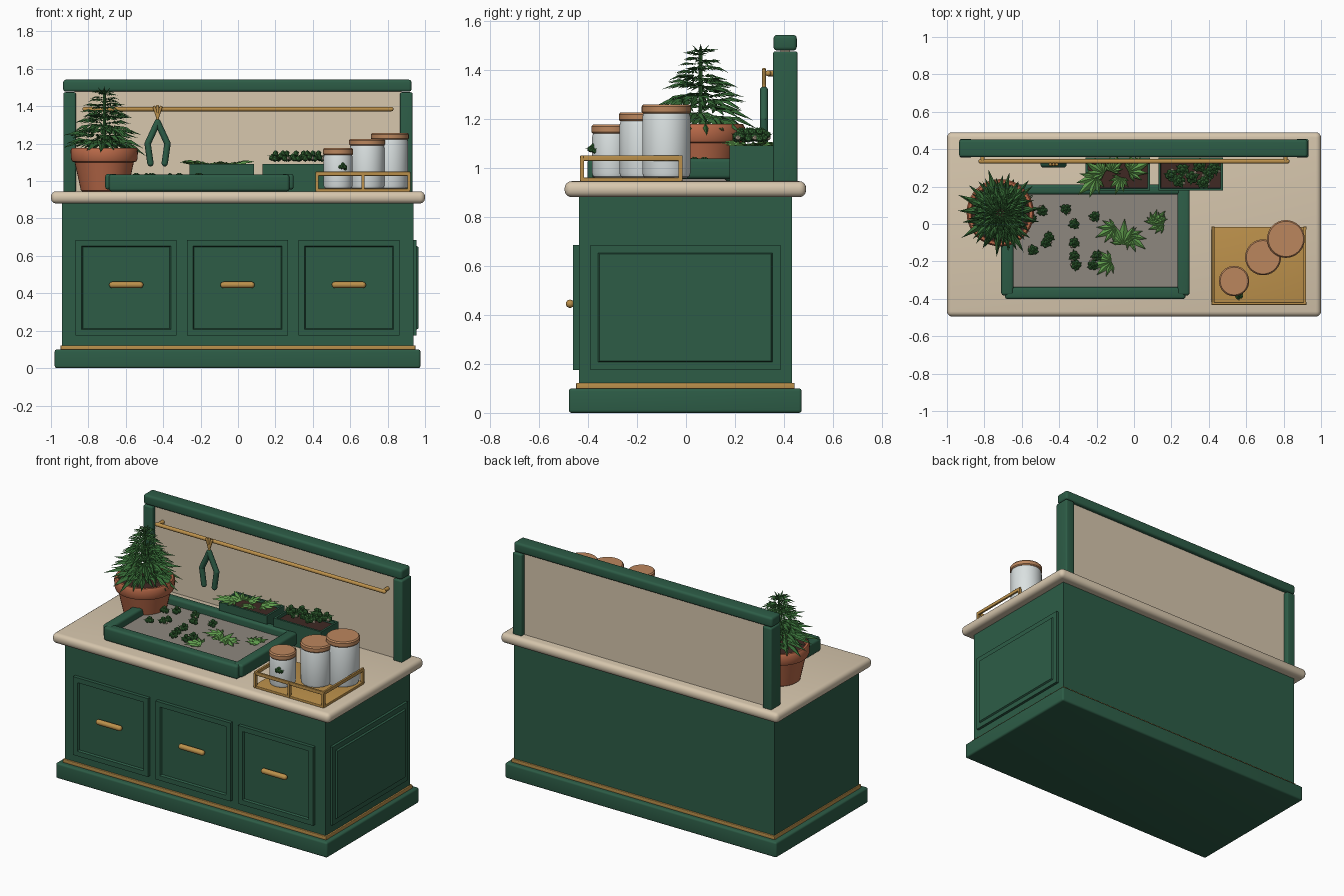
import bpy, bmesh, math, random
from mathutils import Matrix, Vector

if "Cube" in bpy.data.objects:
    bpy.data.objects.remove(bpy.data.objects["Cube"])

random.seed(4)
COLOURS = {
    "deep_green": (0.026, 0.108, 0.062), "cream": (0.68, 0.57, 0.42), "brass": (0.50, 0.28, 0.07),
    "terracotta": (0.48, 0.14, 0.065), "cork": (0.50, 0.24, 0.11), "pale_glass": (0.70, 0.75, 0.75),
    "dark_leaf": (0.035, 0.14, 0.035), "light_leaf": (0.11, 0.32, 0.07),
    "soil": (0.05, 0.022, 0.017), "tray_grey": (0.27, 0.245, 0.21)}
MATS = {}
for key, rgb in COLOURS.items():
    MATS[key] = bpy.data.materials.new(key)
    MATS[key].diffuse_color = (*rgb, 1)


def finish(name, bm, *mats, angle=35):
    me = bpy.data.meshes.new(name)
    bm.to_mesh(me)
    bm.free()
    for m in mats:
        me.materials.append(MATS[m])
    me.set_sharp_from_angle(angle=math.radians(angle))
    ob = bpy.data.objects.new(name, me)
    bpy.context.collection.objects.link(ob)
    return ob


def cube_bm(x, y, z):
    bm = bmesh.new()
    bmesh.ops.create_cube(bm, size=1)
    for v in bm.verts:
        v.co = [lo + (c + 0.5) * (hi - lo) for c, (lo, hi) in zip(v.co, (x, y, z))]
    return bm


def box(name, x, y, z, mat, bevel=0.0):
    """Box from axis ranges, with rounded edges."""
    bm = cube_bm(x, y, z)
    if bevel:
        bmesh.ops.bevel(bm, geom=bm.edges[:], offset=bevel, segments=4, profile=0.5, affect='EDGES')
        for f in bm.faces:
            f.smooth = max(abs(c) for c in f.normal) < 0.999
    return finish(name, bm, mat)


def panel(name, x, y, z, facing, depth):
    """Cabinet panel with a stepped centre on the face pointing along `facing`."""
    bm = cube_bm(x, y, z)
    bm.normal_update()
    face = [f for f in bm.faces if f.normal.dot(Vector(facing)) > 0.9]
    bmesh.ops.inset_individual(bm, faces=face, thickness=0.045)
    bmesh.ops.inset_individual(bm, faces=face, thickness=0.008, depth=depth)
    return finish(name, bm, "deep_green")


def rods(name, segments, r, mat, sides=14):
    """Round bars with rounded joints between point pairs."""
    bm = bmesh.new()
    for p, q in segments:
        p, q = Vector(p), Vector(q)
        rot = (q - p).to_track_quat('Z', 'Y').to_matrix().to_4x4()
        bmesh.ops.create_cone(bm, cap_ends=True, segments=sides, radius1=r, radius2=r, depth=(q - p).length,
                              matrix=Matrix.Translation((p + q) / 2) @ rot)
        for e in (p, q):
            bmesh.ops.create_uvsphere(bm, u_segments=sides, v_segments=8, radius=r,
                                      matrix=Matrix.Translation(e))
    for f in bm.faces:
        f.smooth = True
    return finish(name, bm, mat)


def lathe(name, cx, cy, profile, mat, n=40):
    """Spin an (r, z) profile about a vertical axis."""
    bm = bmesh.new()
    rings = [[bm.verts.new((cx + r * math.cos(i * math.tau / n), cy + r * math.sin(i * math.tau / n), z))
              for i in range(n)] for r, z in profile]
    for a, b in zip(rings, rings[1:]):
        for i in range(n):
            bm.faces.new((a[i], a[(i + 1) % n], b[(i + 1) % n], b[i])).smooth = True
    bm.faces.new(rings[0][::-1])
    bm.faces.new(rings[-1])
    return finish(name, bm, mat)


def fan(bm, mat, size, count=7, droop=0.2, width=0.12):
    """Palmate leaf: narrow folded leaflets spread around local +x."""
    for i in range(count):
        t = 2 * i / (count - 1) - 1
        ln = size * (1 - 0.5 * abs(t))
        turn = Matrix.Rotation(t * 1.45, 4, 'Z')
        w = ln * width
        pts = [(0, 0, 0), (ln * .5, -w, -w * .4), (ln * .55, 0, w * .3), (ln * .5, w, -w * .4),
               (ln, 0, -ln * droop)]
        v = [bm.verts.new(mat @ turn @ Vector(p)) for p in pts]
        for ids in ((0, 1, 2), (0, 2, 3), (1, 4, 2), (2, 4, 3)):
            bm.faces.new([v[k] for k in ids])


def leaf_matrix(p, az, pitch=0.0):
    return Matrix.Translation(p) @ Matrix.Rotation(az, 4, 'Z') @ Matrix.Rotation(pitch, 4, 'Y')


def buds(name, spots, r):
    """Lumpy buds: green lobes, pointed leaflets and a few cream tips."""
    bm = bmesh.new()
    for x, y, z in spots:
        spin = random.uniform(0, 6)
        for k in range(6):
            a = spin + k * math.tau / 5
            off = Vector((math.cos(a), math.sin(a), random.uniform(-.3, .5))) * r * .6
            if k == 5:
                off = Vector((0, 0, r * .7))
            bmesh.ops.create_icosphere(bm, subdivisions=1, radius=r * .55,
                                       matrix=Matrix.Translation(Vector((x, y, z)) + off))
        for k in range(3):
            fan(bm, leaf_matrix((x, y, z), spin + k * 2.1, -.3), r * 1.5, 3, 0, .18)
        start = len(bm.faces)
        a = spin + .6
        bmesh.ops.create_icosphere(bm, subdivisions=1, radius=r * .35, matrix=Matrix.Translation(
            (x + math.cos(a) * r * .9, y + math.sin(a) * r * .9, z - r * .1)))
        bm.faces.ensure_lookup_table()
        for f in bm.faces[start:]:
            f.material_index = 1
    return finish(name, bm, "dark_leaf", "cream")


# Cabinet
box("plinth", (-.98, .975), (-.478, .472), (0, .1), "deep_green", .012)
box("brass_strip", (-.948, .948), (-.448, .443), (.098, .122), "brass", .004)
box("cabinet_body", (-.94, .938), (-.437, .432), (.1, .885), "deep_green")
box("countertop", (-1, 1), (-.495, .49), (.88, .945), "cream", .028)
for i in range(3):
    cx = -.5975 + i * .595
    panel("drawer_front", (cx - .27, cx + .27), (-.46, -.43), (.175, .685), (0, -1, 0), -.012)
    rods("drawer_handle", [((cx - .075, -.473, .445), (cx + .075, -.473, .445))], .017, "brass")
panel("side_panel", (.93, .955), (-.39, .385), (.175, .685), (1, 0, 0), .01)

# Backsplash frame
for s in (-1, 1):
    box("back_post", (s * .9 - .033, s * .9 + .033), (.355, .455), (.94, 1.475), "deep_green", .01)
box("top_rail", (-.935, .928), (.357, .452), (1.478, 1.542), "deep_green", .015)
box("backsplash", (-.875, .875), (.385, .425), (.94, 1.48), "cream")

# Brass hanging rail and pliers
rods("hanging_rail", [((-.82, .335, 1.385), (.82, .335, 1.385))] +
     [((s * .81, .335, 1.385), (s * .81, .39, 1.385)) for s in (-1, 1)], .012, "brass")
rods("hook", [((-.43, .318, 1.40), (-.43, .318, 1.33)), ((-.43, .318, 1.34), (-.448, .318, 1.395)),
              ((-.43, .318, 1.34), (-.412, .318, 1.395))], .008, "brass")
for s in (-1, 1):
    rods("plier_arm", [((-.43, .318, 1.315), (-.43 + s * .053, .318, 1.20)),
                       ((-.43 + s * .053, .318, 1.20), (-.43 + s * .038, .318, 1.095))], .017, "deep_green")

# Work tray
box("tray_floor", (-.66, .245), (-.36, .18), (.94, .99), "tray_grey")
box("tray_front", (-.69, .275), (-.402, -.338), (.945, 1.035), "deep_green", .015)
box("tray_back", (-.69, .275), (.158, .21), (.945, 1.035), "deep_green", .015)
for cx in (-.677, .265):
    box("tray_side", (cx - .033, cx + .033), (-.382, .188), (.955, 1.038), "deep_green", .015)

# Planter boxes, soil set inside a rim
for x0 in (-.26, .13):
    bm = cube_bm((x0, x0 + .345), (.178, .355), (.94, 1.09))
    bm.normal_update()
    top = [f for f in bm.faces if f.normal.z > .9]
    bmesh.ops.inset_individual(bm, faces=top, thickness=.018)
    bmesh.ops.inset_individual(bm, faces=top, thickness=.001, depth=-.02)
    top[0].material_index = 1
    finish("planter_box", bm, "deep_green", "soil")

# Trimmed buds and loose leaves
tray_spots = [(-.49, .07), (-.365, .08), (-.32, .0), (-.455, -.07), (-.21, .04), (-.54, -.14), (-.32, -.1),
              (-.32, -.17), (-.31, -.22), (-.2, -.17), (-.22, -.22), (-.47, -.1), (-.55, .03)]
buds("tray_buds", [(x, y, 1.012) for x, y in tray_spots], .026)
buds("planter_buds", [(x, y, 1.125) for x, y in
     [(.2, .26), (.26, .29), (.31, .25), (.35, .31), (.4, .27), (.43, .3), (.24, .23), (.37, .22)]], .032)
bm = bmesh.new()
for x, y, az, s in [(-.06, -.11, 1.5, .14), (-.1, -.02, 3.6, .12), (.16, 0, 3.0, .11), (.1, .0, .8, .1),
                    (-.12, -.2, 3.4, .13), (-.03, -.06, 5.6, .12)]:
    fan(bm, leaf_matrix((x, y, 1.003), az), s, 7, 0, .15)
for x, y, az, s in [(-.2, .25, 3.9, .14), (-.12, .28, 1.2, .1), (-.03, .28, .4, .13), (-.07, .25, 4.4, .1),
                    (-.16, .27, 2.6, .12), (.0, .3, 1.9, .08)]:
    fan(bm, leaf_matrix((x, y, 1.09), az, -.22), s, 7, .1, .15)
finish("loose_leaves", bm, "light_leaf")

# Potted plant
PX, PY = -.715, .06
lathe("plant_pot", PX, PY, [(.115, .943), (.125, .95), (.158, 1.10), (.172, 1.105), (.178, 1.12), (.18, 1.165),
                            (.172, 1.178), (.157, 1.178), (.152, 1.15)], "terracotta")
lathe("pot_soil", PX, PY, [(.15, 1.14), (.152, 1.156)], "soil")
rods("plant_stem", [((PX, PY, 1.15), (PX, PY, 1.48))], .008, "dark_leaf", 8)
bm = bmesh.new()
for t in range(9):
    k = t / 8
    reach, z = .23 * (1 - k) + .07 * k, 1.20 + .27 * k
    for j in range(7):
        az = j * math.tau / 7 + t * .55 + random.uniform(-.15, .15)
        p = Vector((PX + math.cos(az) * reach * .28, PY + math.sin(az) * reach * .28,
                    z + random.uniform(-.015, .015)))
        fan(bm, leaf_matrix(p, az, random.uniform(-.15, .3) - .25 * k), reach * .78, 7, .2, .1)
for j in range(4):
    fan(bm, leaf_matrix((PX, PY, 1.465), j * 1.57, -.8), .055, 5, 0, .12)
finish("plant_leaves", bm, "dark_leaf")

# Brass caddy
X0, X1, Y0, Y1, ZR = .423, .913, -.425, -.022, 1.04
box("caddy_floor", (.415, .92), (-.432, -.015), (.942, .96), "brass", .004)
corners = [(X0, Y0), (X1, Y0), (X1, Y1), (X0, Y1)]
for x, y in corners + [((X0 + X1) / 2, Y0)]:
    box("caddy_post", (x - .008, x + .008), (y - .008, y + .008), (.95, ZR), "brass")
box("caddy_front_rail", (X0 - .008, X1 + .008), (Y0 - .007, Y0 + .007), (ZR - .012, ZR + .01), "brass", .003)
for x in (X0, X1):
    box("caddy_side_rail", (x - .007, x + .007), (Y0, Y1 + .008), (ZR - .012, ZR + .01), "brass", .003)

# Storage jars with cork lids
for cx, cy, r, top in [(.535, -.305, .078, 1.176), (.69, -.178, .093, 1.226), (.812, -.08, .098, 1.258)]:
    lathe("jar_glass", cx, cy, [(r - .015, .958), (r - .004, .964), (r, .978), (r, top - .05),
                                (r - .006, top - .03)], "pale_glass")
    lathe("jar_lid", cx, cy, [(r - .002, top - .036), (r + .003, top - .03), (r + .003, top - .008),
                              (r - .004, top)], "cork")
buds("jar_bud", [(.56, -.378, 1.07)], .024)

for m in bpy.data.materials:
    if m.users and not m.is_grease_pencil:
        m.use_nodes = True
        m.node_tree.nodes["Principled BSDF"].inputs["Base Color"].default_value = m.diffuse_color
